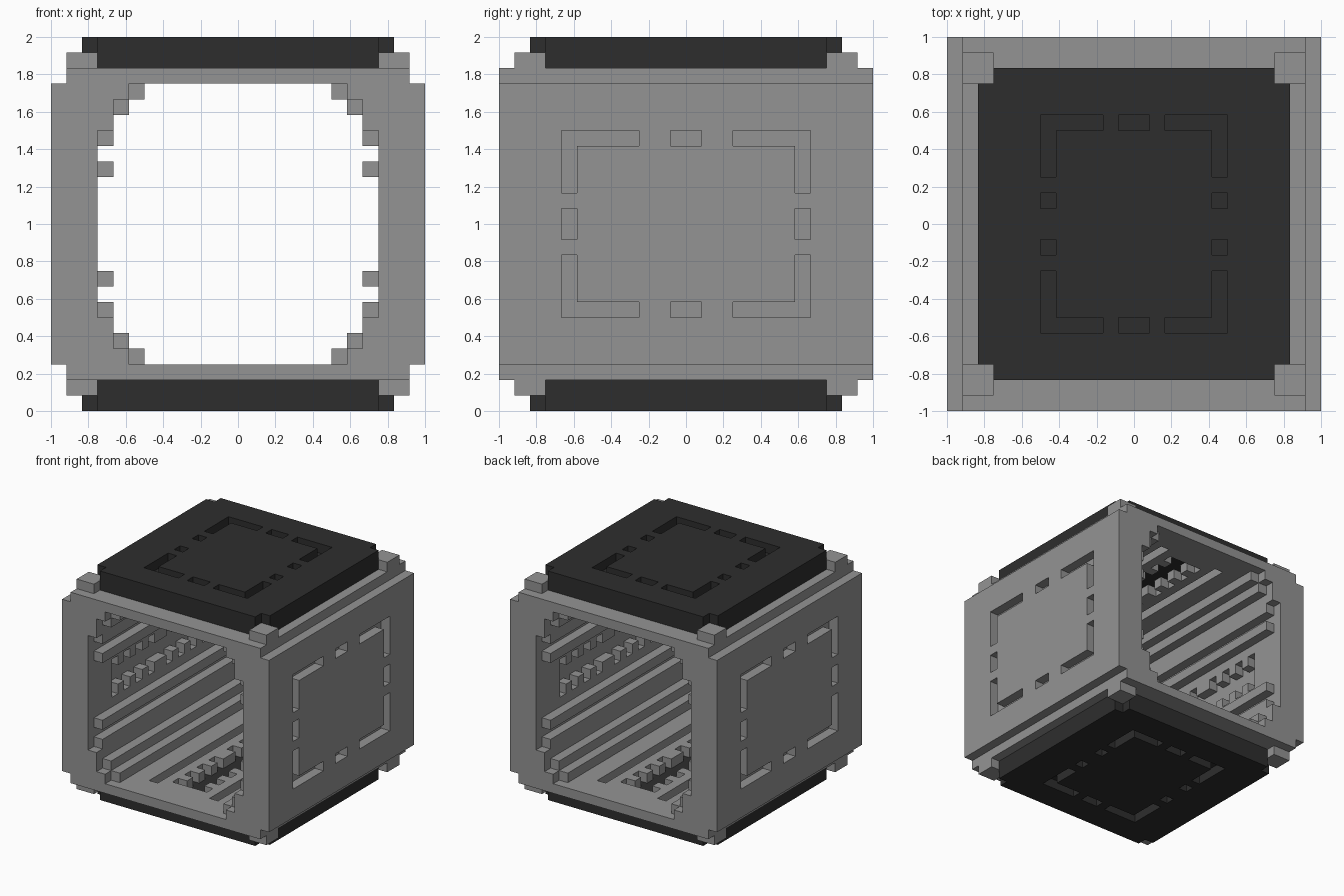
import bpy
import bmesh
from itertools import product
from mathutils import Vector

cube = bpy.data.objects.get("Cube")
if cube:
    bpy.data.objects.remove(cube)

U = 1 / 12  # size of one block


def material(name, value):
    mat = bpy.data.materials.new(name)
    mat.use_nodes = True
    color = (value, value, value, 1)
    mat.diffuse_color = color
    mat.node_tree.nodes["Principled BSDF"].inputs["Base Color"].default_value = color
    return mat


def box(x, y, z):
    """Blocks of one octant inside the given (start, end) ranges."""
    return set(product(range(*x), range(*y), range(*z)))


def build(name, cells, mat):
    """Skin one octant of blocks and mirror it on all three axes."""
    bm = bmesh.new()
    verts = {}

    def vert(p):
        key = tuple(p)
        if key not in verts:
            verts[key] = bm.verts.new(Vector(key) * U)
        return verts[key]

    for cell in cells:
        for axis, side in product(range(3), (0, 1)):
            near = list(cell)
            near[axis] += 1 if side else -1
            if tuple(near) in cells or near[axis] < 0:
                continue
            a, b = (axis + 1) % 3, (axis + 2) % 3
            corners = []
            for i, j in ((0, 0), (1, 0), (1, 1), (0, 1)):
                p = list(cell)
                p[axis] += side
                p[a] += i
                p[b] += j
                corners.append(vert(p))
            bm.faces.new(corners if side else corners[::-1])
    mesh = bpy.data.meshes.new(name)
    bm.to_mesh(mesh)
    bm.free()
    mesh.materials.append(mat)
    obj = bpy.data.objects.new(name, mesh)
    obj.location.z = 1
    bpy.context.collection.objects.link(obj)
    mirror = obj.modifiers.new("Mirror", "MIRROR")
    mirror.use_axis = (True, True, True)
    mirror.merge_threshold = 0.0001


gray = material("mid gray", 0.295)
dark = material("charcoal", 0.027)

# Shell: full block with a stepped edge above and below
shell = box((0, 12), (0, 12), (0, 9)) | box((0, 11), (0, 12), (0, 10))

# Stepped opening in the front and back frames
for w, h in ((7, 9), (8, 8), (9, 6)):
    shell -= box((0, w), (11, 12), (0, h))

# Tunnel with stepped corners and rails along the walls
for w, h in ((6, 9), (7, 8), (8, 7), (9, 3)):
    shell -= box((0, w), (0, 11), (0, h))
shell -= box((8, 9), (0, 11), (4, 5))

# Toothed channels in the walls, floor and ceiling
shell -= box((9, 10), (0, 8), (0, 1))
shell -= box((0, 1), (0, 8), (9, 10))
for y in range(1, 8, 2):
    shell -= box((9, 10), (y, y + 1), (1, 2))
    shell -= box((1, 2), (y, y + 1), (9, 10))

# Straight grooves in the floor and ceiling
shell -= box((3, 4), (0, 9), (9, 10))

# Dashed rectangle engraved in the outer side walls
for y, z in (((3, 8), (5, 6)), ((7, 8), (2, 6)), ((0, 1), (5, 6)), ((7, 8), (0, 1))):
    shell -= box((11, 12), y, z)
build("shell", shell, gray)

# Small posts beside the corners of the end caps
build("corner_posts", box((9, 11), (9, 11), (10, 11)), gray)

# Dark caps with notched corners and an engraved dashed rectangle
caps = box((0, 10), (0, 9), (10, 12)) | box((0, 9), (0, 10), (10, 12))
for x, y in (((2, 6), (6, 7)), ((5, 6), (3, 7)), ((0, 1), (6, 7)), ((5, 6), (1, 2))):
    caps -= box(x, y, (11, 12))
build("end_caps", caps, dark)
